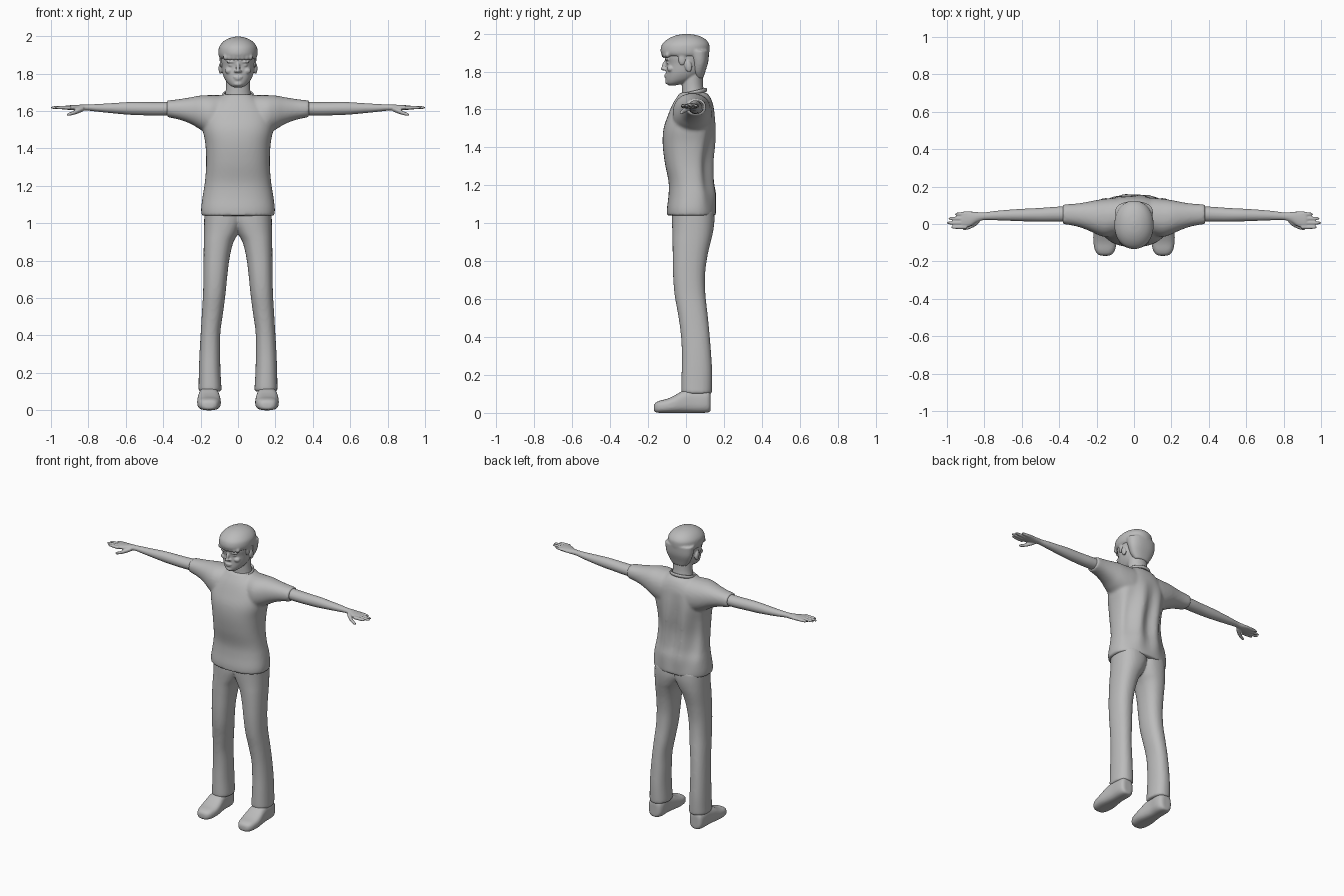
import bpy, bmesh, math
from mathutils import Vector, Matrix

grey = bpy.data.materials.new("plain grey")
grey.diffuse_color = (0.5, 0.5, 0.5, 1)


def spline(a, b, c, d, t):
    return 0.5 * (2*b + (c-a)*t + (2*a-5*b+4*c-d)*t*t + (3*b-a-3*c+d)*t**3)


def loft(bm, axis, rings, n=32, power=2.0, steps=4):
    """Skin smooth rings; each is (position, u_min, u_max, v_min, v_max)."""
    fine = []
    last = len(rings) - 1
    for i in range(last):
        p = [rings[max(0, min(last, i + k))] for k in (-1, 0, 1, 2)]
        for s in range(steps):
            fine.append([spline(*q, s / steps) for q in zip(*p)])
    fine.append(rings[-1])
    loops = []
    for t, u0, u1, v0, v1 in fine:
        loop = []
        for k in range(n):
            a = 2 * math.pi * k / n
            c, s = math.cos(a), math.sin(a)
            u = (u0+u1)/2 + (u1-u0)/2 * math.copysign(abs(c)**(2/power), c)
            v = (v0+v1)/2 + (v1-v0)/2 * math.copysign(abs(s)**(2/power), s)
            co = {'x': (t, u, v), 'y': (u, t, v), 'z': (u, v, t)}[axis]
            loop.append(bm.verts.new(co))
        loops.append(loop)
    for a, b in zip(loops, loops[1:]):
        for k in range(n):
            j = (k + 1) % n
            bm.faces.new((a[k], a[j], b[j], b[k]))
    bm.faces.new(loops[0])
    bm.faces.new(loops[-1])
    return [v for loop in loops for v in loop]


def blob(bm, centre, size, tilt=0.0):
    m = (Matrix.Translation(centre) @ Matrix.Rotation(tilt, 4, 'X')
         @ Matrix.Diagonal((*size, 1)))
    bmesh.ops.create_uvsphere(bm, u_segments=20, v_segments=14, radius=1, matrix=m)


def finish(bm, name, mirror=False, voxel=None, smooth=0):
    bmesh.ops.recalc_face_normals(bm, faces=bm.faces)
    mesh = bpy.data.meshes.new(name)
    bm.to_mesh(mesh)
    bm.free()
    mesh.materials.append(grey)
    ob = bpy.data.objects.new(name, mesh)
    bpy.context.collection.objects.link(ob)
    bpy.context.view_layer.objects.active = ob
    ob.select_set(True)
    bpy.ops.object.shade_smooth_by_angle(angle=math.radians(50))
    ob.select_set(False)
    if mirror:
        m = ob.modifiers.new("mirror", 'MIRROR')
        m.use_mirror_merge = False
    if voxel:
        r = ob.modifiers.new("fuse", 'REMESH')
        r.mode, r.voxel_size, r.use_smooth_shade = 'VOXEL', voxel, True
    if smooth:
        s = ob.modifiers.new("soften", 'SMOOTH')
        s.factor, s.iterations = 0.5, smooth
    return ob


def sym(rows):
    """Rings symmetric in x: (z, half width, y_min, y_max)."""
    return [(z, -w, w, a, b) for z, w, a, b in rows]


# shirt: body, shoulders with both sleeves, fused into one cloth
bm = bmesh.new()
body = loft(bm, 'z', sym([
    (1.04, .195, -.10, .157), (1.08, .197, -.10, .16), (1.15, .188, -.092, .162),
    (1.22, .177, -.092, .152), (1.32, .170, -.112, .15), (1.42, .174, -.123, .158),
    (1.50, .187, -.118, .158), (1.57, .185, -.095, .152), (1.63, .15, -.07, .142),
    (1.67, .105, -.045, .125), (1.69, .08, -.03, .105)]), n=64, power=2.4)
for v in body:   # hanging folds down the back
    if v.co.y > .05 and v.co.z < 1.6:
        f = math.sin(math.pi * min(1, max(0, (v.co.z - 1.05) / .55)))
        v.co.y -= .012 * f * (1 + math.cos(v.co.x * 48 + v.co.z * 5)) * min(1, (v.co.y - .05) * 15)
half = [(.08, -.06, .14, 1.46, 1.685), (.15, -.07, .135, 1.475, 1.685),
        (.20, -.055, .128, 1.50, 1.683), (.25, -.032, .118, 1.53, 1.674),
        (.31, -.012, .109, 1.553, 1.664), (.38, .0, .105, 1.568, 1.656)]
loft(bm, 'x', [(-r[0],) + r[1:] for r in reversed(half)] + half, n=40, power=2.2)
finish(bm, "shirt", voxel=.009, smooth=5)

# collar ring
bm = bmesh.new()
pts = 48
loops = []
for i in range(pts):
    a = 2 * math.pi * i / pts
    out = Vector((math.cos(a), math.sin(a), 0))
    c = Vector((.077 * out.x, .036 + .068 * out.y, 1.687 + .016 * out.y))
    loops.append([bm.verts.new(c + .007 * math.cos(b) * out + Vector((0, 0, .011 * math.sin(b))))
                  for b in (2 * math.pi * k / 10 for k in range(10))])
for i in range(pts):
    p, q = loops[i], loops[(i + 1) % pts]
    for k in range(10):
        bm.faces.new((p[k], q[k], q[(k+1) % 10], p[(k+1) % 10]))
finish(bm, "collar")

# trousers: one leg mirrored and fused at the seat
bm = bmesh.new()
loft(bm, 'z', [
    (.10, .088, .212, -.024, .136), (.13, .089, .211, -.025, .138),
    (.22, .094, .209, -.023, .138), (.32, .095, .205, -.022, .132),
    (.42, .094, .199, -.028, .124), (.52, .08, .193, -.042, .114),
    (.62, .067, .187, -.06, .103), (.72, .057, .185, -.068, .1),
    (.82, .044, .184, -.07, .112), (.90, .024, .183, -.071, .13),
    (.95, -.004, .182, -.072, .142), (1.01, -.03, .181, -.074, .150),
    (1.07, -.03, .18, -.074, .148)], n=36, power=2.3)
finish(bm, "trousers", mirror=True, voxel=.009, smooth=4)

# shoes
bm = bmesh.new()
loft(bm, 'y', [
    (-.170, .138, .172, .012, .035), (-.163, .118, .193, .004, .052),
    (-.14, .102, .209, .0, .064), (-.10, .093, .217, .0, .074),
    (-.06, .092, .218, .0, .092), (-.02, .097, .214, .0, .115),
    (.03, .103, .209, .0, .128), (.09, .102, .207, .0, .125),
    (.12, .112, .2, .003, .12), (.13, .13, .185, .012, .1)], n=32, power=2.8)
finish(bm, "shoes", mirror=True, voxel=.007, smooth=3)

# bare arms with hands
bm = bmesh.new()
loft(bm, 'x', [
    (.33, .012, .096, 1.577, 1.65), (.42, .012, .092, 1.575, 1.648),
    (.50, .012, .086, 1.577, 1.648), (.58, .014, .082, 1.58, 1.648),
    (.66, .017, .077, 1.587, 1.643), (.74, .02, .07, 1.595, 1.638),
    (.80, .021, .062, 1.602, 1.635), (.84, .01, .064, 1.602, 1.634),
    (.88, -.015, .068, 1.604, 1.632), (.915, -.021, .067, 1.607, 1.630),
    (.925, -.015, .06, 1.61, 1.627)], n=28)
fingers = [(-.017, .978), (.006, 1.0), (.029, .992), (.053, .958)]
for y, tip in fingers:
    base, w = .895, .0105
    mid = (base + tip) / 2
    loft(bm, 'x', [(base, y-w, y+w, 1.607, 1.629), (mid, y-w, y+w, 1.609, 1.628),
                   (tip-.012, y-.008, y+.008, 1.611, 1.626),
                   (tip, y-.003, y+.003, 1.615, 1.621)], n=12)
loft(bm, 'x', [(.825, .008, .04, 1.6, 1.625), (.85, -.013, .018, 1.589, 1.616),
               (.88, -.027, -.004, 1.579, 1.601), (.905, -.033, -.015, 1.574, 1.591),
               (.916, -.029, -.022, 1.577, 1.584)], n=14)
finish(bm, "arms_and_hands", mirror=True, voxel=.0045, smooth=2)

# head, neck and facial features
bm = bmesh.new()
loft(bm, 'z', sym([
    (1.726, .018, -.09, -.06), (1.737, .042, -.102, -.01), (1.76, .064, -.107, .05),
    (1.795, .081, -.106, .088), (1.84, .089, -.105, .104), (1.88, .094, -.113, .109),
    (1.93, .09, -.11, .108), (1.97, .06, -.07, .07)]), n=40, power=2.15)
loft(bm, 'z', sym([(1.63, .078, -.03, .105), (1.68, .07, -.022, .098),
                   (1.73, .064, -.022, .09), (1.80, .064, -.02, .088)]), n=32)
blob(bm, (0, -.113, 1.834), (.010, .013, .027), -.3)     # nose bridge
blob(bm, (0, -.119, 1.815), (.013, .014, .010))          # nose tip
blob(bm, (0, -.106, 1.781), (.024, .009, .0055))         # upper lip
blob(bm, (0, -.105, 1.771), (.020, .009, .0055))         # lower lip
blob(bm, (0, -.097, 1.745), (.024, .013, .013))          # chin
for s in (-1, 1):
    blob(bm, (s*.013, -.110, 1.812), (.008, .010, .007))   # nostril
    blob(bm, (s*.036, -.098, 1.862), (.027, .012, .006))   # brow
    blob(bm, (s*.036, -.093, 1.845), (.015, .010, .007))   # eye
    blob(bm, (s*.046, -.080, 1.815), (.024, .02, .018))    # cheek
    blob(bm, (s*.094, .012, 1.828), (.010, .019, .031), .2)  # ear
finish(bm, "head", voxel=.0045, smooth=3)

# hair: crown with fringe, nape and sideburns
bm = bmesh.new()
loft(bm, 'z', sym([
    (1.880, .094, -.118, .116), (1.892, .102, -.130, .121), (1.915, .105, -.134, .124),
    (1.945, .1, -.125, .122), (1.972, .078, -.095, .1), (1.99, .046, -.055, .062),
    (1.998, .012, -.012, .018)]), n=48, power=2.1)
loft(bm, 'z', sym([(1.765, .05, .05, .091), (1.80, .076, .03, .102),
                   (1.85, .095, .022, .117), (1.91, .102, .0, .122)]), n=36, power=2.3)
for s in (-1, 1):
    blob(bm, (s*.088, -.02, 1.865), (.010, .022, .035))
for i in range(7):   # fringe locks
    x = -.066 + i * .022
    blob(bm, (x, -.118 + 4.5 * x * x, 1.888), (.014, .011, .017))
finish(bm, "hair", voxel=.006, smooth=3)
